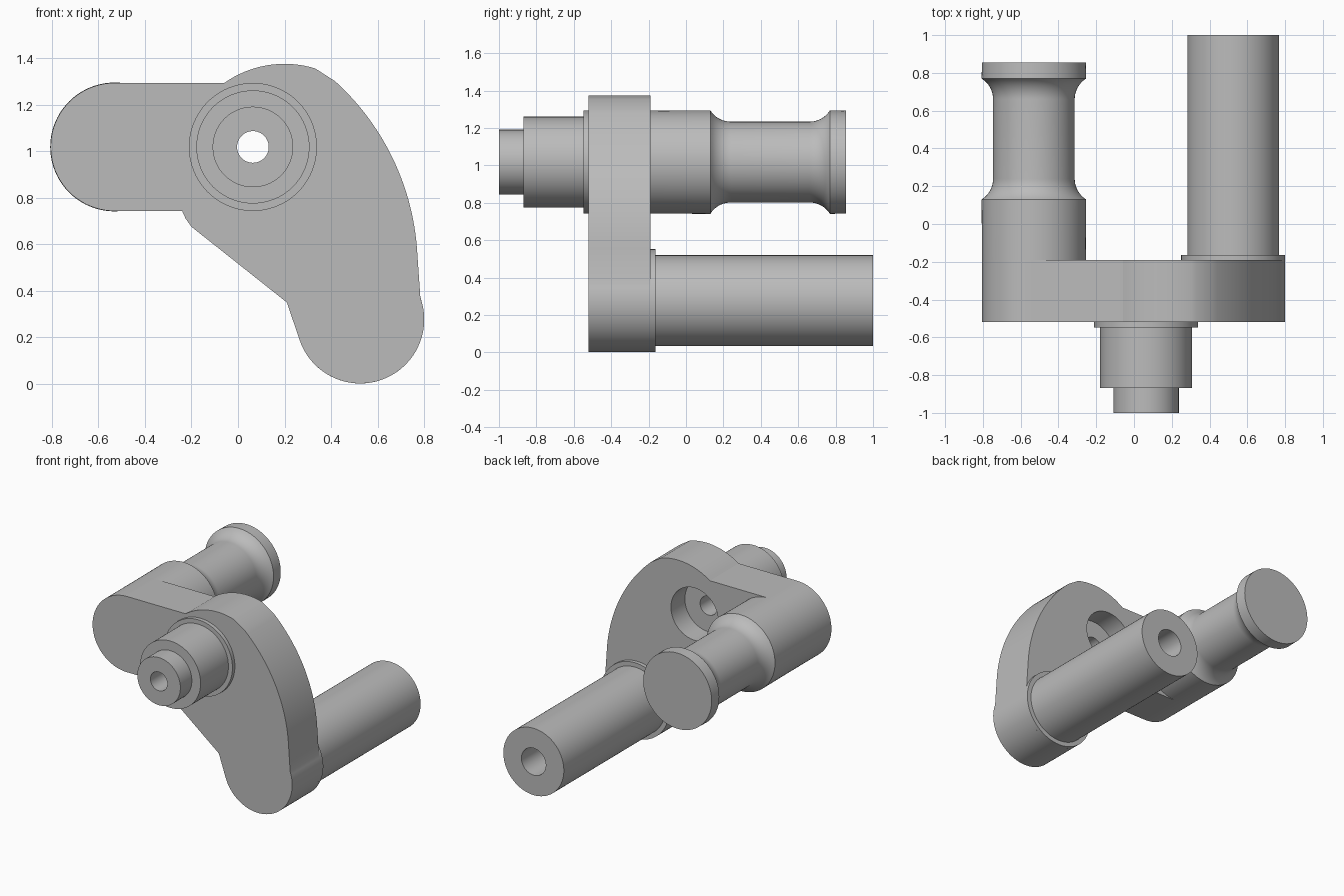
import bpy, bmesh, math
from mathutils import Vector

if "Cube" in bpy.data.objects:
    bpy.data.objects.remove(bpy.data.objects["Cube"], do_unlink=True)

# Single grey metal
GREY = (0.5, 0.5, 0.5, 1)
metal = bpy.data.materials.new("grey metal")
metal.use_nodes = True
metal.diffuse_color = GREY
metal.node_tree.nodes["Principled BSDF"].inputs["Base Color"].default_value = GREY

# Axis positions (x, z)
PIN, POST, ROD = (0.064, 1.018), (-0.53, 1.018), (0.525, 0.277)
FRONT, BACK = -0.52, -0.19
LOBE = 0.275


def finish(bm, name):
    bmesh.ops.remove_doubles(bm, verts=bm.verts, dist=1e-5)
    bmesh.ops.recalc_face_normals(bm, faces=bm.faces)
    mesh = bpy.data.meshes.new(name)
    bm.to_mesh(mesh)
    bm.free()
    mesh.materials.append(metal)
    obj = bpy.data.objects.new(name, mesh)
    bpy.context.collection.objects.link(obj)
    return obj


def smooth(obj):
    bpy.ops.object.select_all(action="DESELECT")
    obj.select_set(True)
    bpy.context.view_layer.objects.active = obj
    bpy.ops.object.shade_smooth_by_angle(angle=math.radians(30))


def lathe(name, centre, profile, steps=80):
    """Turn (radius, y) points around an axis parallel to y."""
    bm = bmesh.new()
    cx, cz = centre
    verts = [bm.verts.new((cx + r, y, cz)) for r, y in profile]
    edges = [bm.edges.new(pair) for pair in zip(verts, verts[1:])]
    bmesh.ops.spin(bm, geom=verts + edges, cent=(cx, 0, cz), axis=(0, 1, 0),
                   angle=math.tau, steps=steps, use_duplicate=False)
    return finish(bm, name)


def arc(centre, radius, start, end, steps):
    """Points on a circle, angles in degrees."""
    angles = [math.radians(start + (end - start) * i / steps) for i in range(steps + 1)]
    return [(centre[0] + radius * math.cos(a), centre[1] + radius * math.sin(a)) for a in angles]


# Crank plate outline, clockwise from the lower left
outline = arc(POST, LOBE, 270, 90, 40)
outline += arc((0.2, 0.925), 0.45, 125, 73, 16)
outline += arc((-0.308, 0.5), 1.08, 47.8, 3, 28)
outline += arc(ROD, LOBE, 20, -161, 40)
outline += [(0.21, 0.35), (-0.2, 0.675), (-0.225, 0.71), (-0.24, POST[1] - LOBE)]
bm = bmesh.new()
face = bm.faces.new([bm.verts.new((x, FRONT, z)) for x, z in outline])
grown = bmesh.ops.extrude_face_region(bm, geom=[face], use_keep_orig=True)
bmesh.ops.translate(bm, vec=Vector((0, BACK - FRONT, 0)),
                    verts=[g for g in grown["geom"] if isinstance(g, bmesh.types.BMVert)])
plate = finish(bm, "crank_plate")

# Stepped pocket and through hole on the pin axis
BORE, POCKET, FLOOR = 0.068, 0.19, -0.35
cutter = lathe("pocket_cutter", PIN, [(0, FRONT - 0.1), (BORE, FRONT - 0.1), (BORE, FLOOR),
                                      (POCKET, FLOOR), (POCKET, BACK + 0.1), (0, BACK + 0.1)])
cutter.hide_render = True
cut = plate.modifiers.new("pocket", "BOOLEAN")
cut.operation, cut.solver, cut.object = "DIFFERENCE", "EXACT", cutter
bpy.context.view_layer.objects.active = plate
bpy.ops.object.modifier_apply(modifier=cut.name)
bpy.data.objects.remove(cutter, do_unlink=True)

# Stepped hollow pin on the front
pin = lathe("front_pin", PIN, [(BORE, FRONT), (BORE, -1), (0.173, -1), (0.173, -0.868),
                               (0.243, -0.868), (0.243, -0.548), (LOBE, -0.548),
                               (LOBE, FRONT), (BORE, FRONT)])

# Waisted post with concave fillets
NECK, FILLET, RUN = 0.216, 0.13, 0.11
curve = [(NECK + FILLET - math.sqrt(FILLET**2 - t * t), t) for t in (RUN * i / 10 for i in range(11))]
post = lathe("waisted_post", POST,
             [(0, BACK), (LOBE, BACK)]
             + [(r, 0.13 + RUN - t) for r, t in reversed(curve)]
             + [(r, 0.77 - RUN + t) for r, t in curve]
             + [(LOBE, 0.855), (0, 0.855)])

# Long rod with a base collar and a blind bore
rod = lathe("long_rod", ROD, [(0, BACK), (LOBE, BACK), (LOBE, -0.163), (0.243, -0.163),
                              (0.243, 1), (0.098, 1), (0.098, 0.4), (0, 0.4)])

for part in (plate, pin, post, rod):
    smooth(part)
